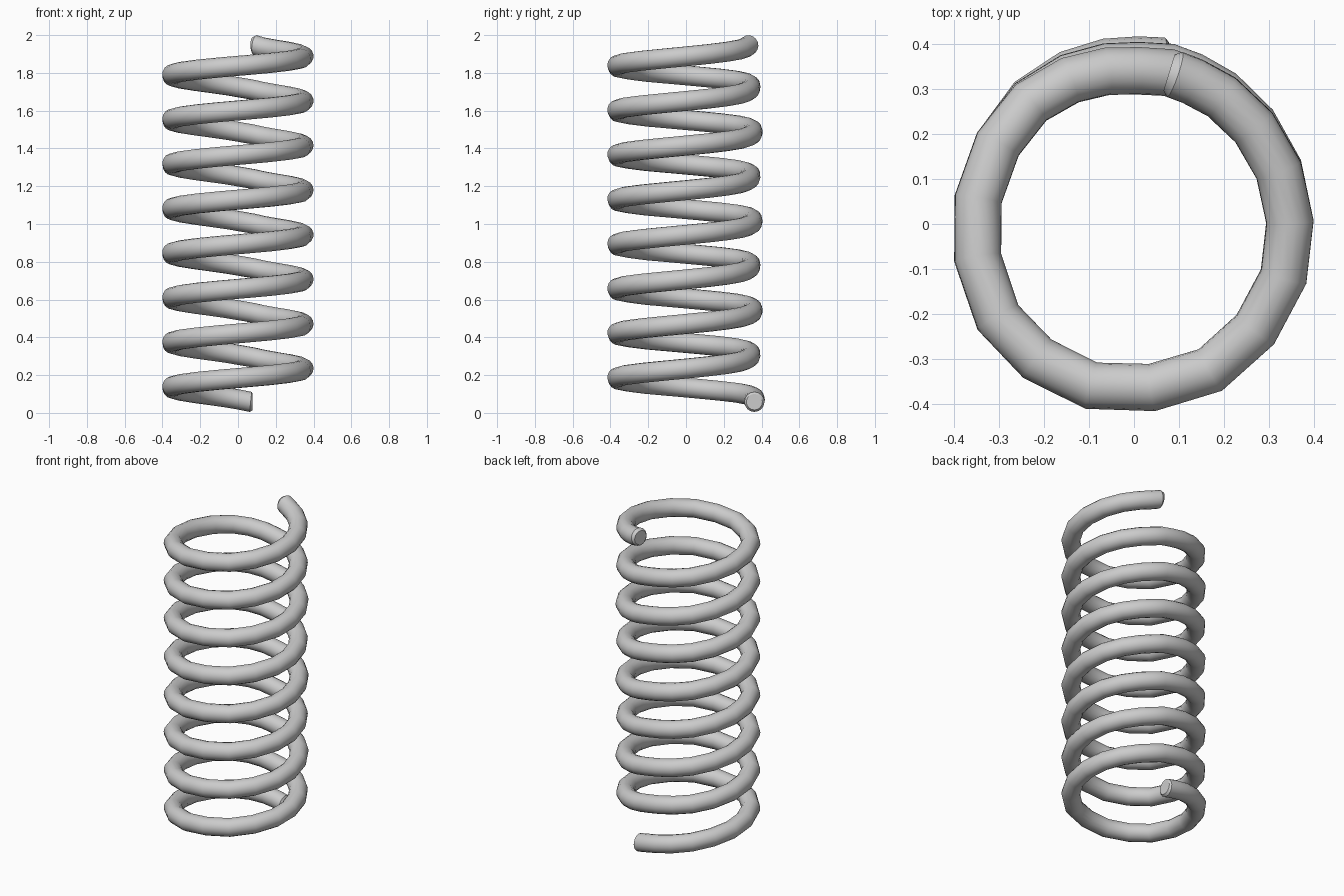
import bpy, math

if "Cube" in bpy.data.objects:
    bpy.data.objects.remove(bpy.data.objects["Cube"])

TURNS = 8
WIRE = 0.053
Z0, Z1 = 0.058, 1.947

# One turn of the coil seen from above, counter-clockwise from the back
loop = [(0.078, 0.337), (0.01, 0.341), (-0.06, 0.340), (-0.143, 0.320), (-0.23, 0.270),
        (-0.303, 0.178), (-0.347, 0.055), (-0.348, -0.075), (-0.303, -0.208),
        (-0.215, -0.300), (-0.095, -0.360), (0.04, -0.364), (0.17, -0.325),
        (0.27, -0.235), (0.333, -0.117), (0.347, 0.005), (0.322, 0.120),
        (0.267, 0.215), (0.195, 0.283), (0.13, 0.318)]
n = len(loop)
total = TURNS * n

# Stack the turns, with every other back pass slightly further out
pts = []
for i in range(total + 1):
    x, y = loop[i % n]
    k = round(i / n)
    push = 0.025 if k == 0 else (0.012 if k % 2 == 0 and k < TURNS else 0.0)
    y += push * max(0.0, math.cos(2 * math.pi * i / n))
    pts.append((x, y, Z0 + (Z1 - Z0) * i / total, 1.0))

# Small chamfers on both wire ends
def chamfer(p, dx, dy):
    x, y, z, r = p
    return [(x, y, z, 0.8), (x + dx, y + dy, z, 1.0)]

pts = chamfer(pts[0], -0.01, 0.0) + pts[1:-1] + chamfer(pts[-1], 0.013, -0.004)[::-1]

# Spring wire
curve = bpy.data.curves.new("coil_spring", 'CURVE')
curve.dimensions = '3D'
curve.bevel_depth = WIRE
curve.bevel_resolution = 6
curve.use_fill_caps = True
spline = curve.splines.new('POLY')
spline.points.add(len(pts) - 1)
for p, (x, y, z, r) in zip(spline.points, pts):
    p.co = (x, y, z, 1)
    p.radius = r
spring = bpy.data.objects.new("coil_spring", curve)
bpy.context.collection.objects.link(spring)

bpy.context.view_layer.objects.active = spring
spring.select_set(True)
bpy.ops.object.convert(target='MESH')
bpy.ops.object.shade_smooth_by_angle(angle=math.radians(35))
